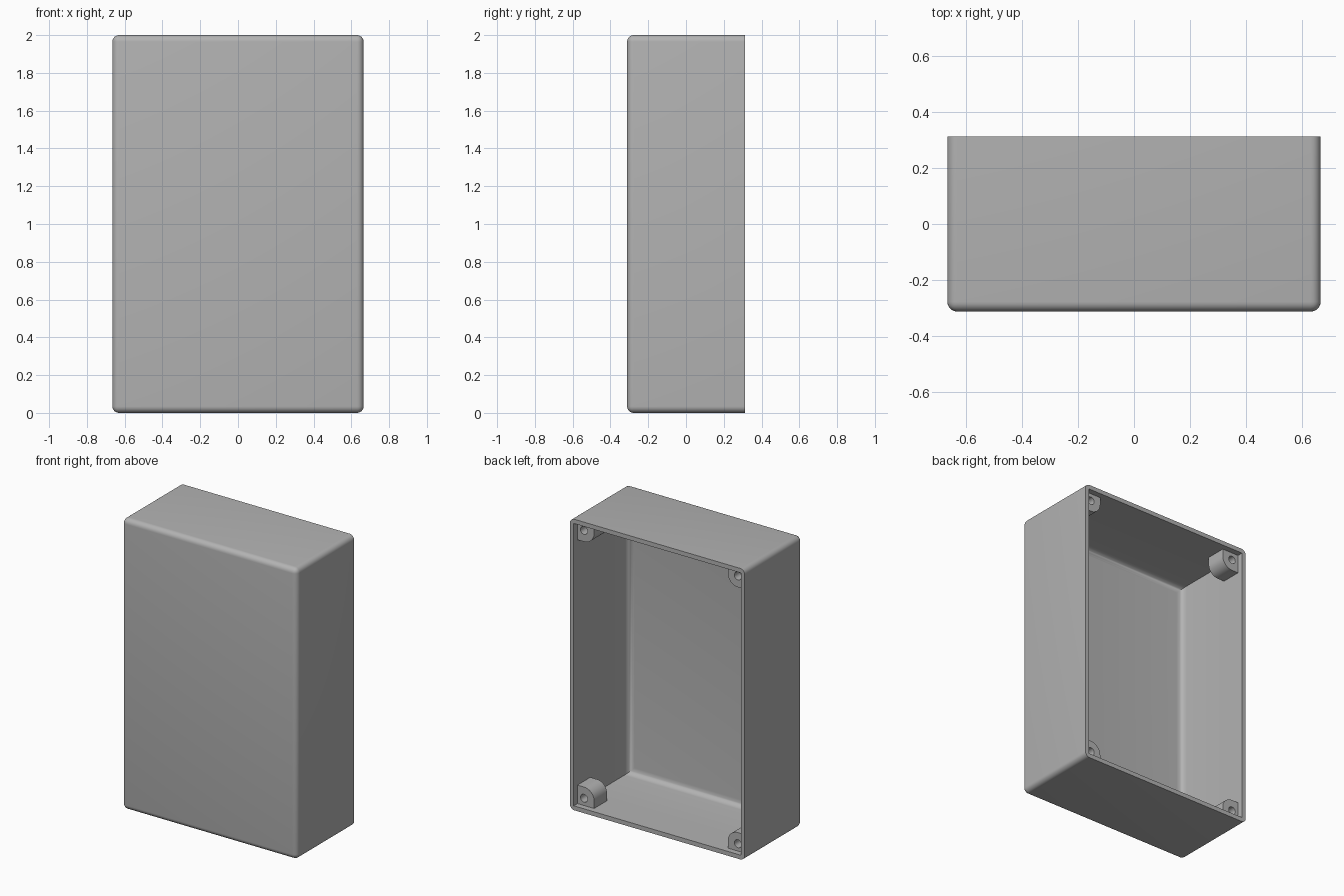
import bpy, bmesh, math

if "Cube" in bpy.data.objects:
    bpy.data.objects.remove(bpy.data.objects["Cube"])

W, D, H = 0.665, 0.312, 2.0      # half width, half depth, height
T = 0.03                         # wall thickness

grey = bpy.data.materials.new("plain grey")
grey.diffuse_color = (0.45, 0.45, 0.45, 1)
grey.use_nodes = True
grey.node_tree.nodes["Principled BSDF"].inputs["Base Color"].default_value = grey.diffuse_color


def to_object(bm, name, helper=False):
    bmesh.ops.recalc_face_normals(bm, faces=bm.faces)
    me = bpy.data.meshes.new(name)
    bm.to_mesh(me)
    bm.free()
    me.materials.append(grey)
    ob = bpy.data.objects.new(name, me)
    bpy.context.collection.objects.link(ob)
    ob.hide_render = helper
    return ob


def box(name, hx, y0, y1, z0, z1, radius, round_sides, helper=False):
    """Box with rounded front edges and, if asked, rounded depth edges."""
    bm = bmesh.new()
    bmesh.ops.create_cube(bm, size=1)
    for v in bm.verts:
        v.co = (v.co.x * 2 * hx, y1 if v.co.y > 0 else y0, z1 if v.co.z > 0 else z0)
    edges = []
    for e in bm.edges:
        ys = [v.co.y for v in e.verts]
        if max(ys) == min(ys) and abs(ys[0] - y0) < 1e-5:
            edges.append(e)
        elif abs(ys[0] - ys[1]) > 1e-5 and round_sides:
            edges.append(e)
    bmesh.ops.bevel(bm, geom=edges, offset=radius, segments=6, profile=0.5, affect='EDGES')
    return to_object(bm, name, helper)


def prism(name, pts, y0, y1, helper=False):
    """Extrude an x-z outline along y."""
    bm = bmesh.new()
    f = bm.faces.new([bm.verts.new((x, y0, z)) for x, z in pts])
    r = bmesh.ops.extrude_face_region(bm, geom=[f])
    for v in r["geom"]:
        if isinstance(v, bmesh.types.BMVert):
            v.co.y = y1
    return to_object(bm, name, helper)


def boolean(ob, other, op):
    m = ob.modifiers.new(op.lower(), 'BOOLEAN')
    m.object, m.operation, m.solver = other, op, 'EXACT'
    bpy.context.view_layer.objects.active = ob
    bpy.ops.object.modifier_apply(modifier=m.name)
    bpy.data.objects.remove(other)


# hollow shell, open at the back
shell = box("enclosure_shell", W, -D, D, 0, H, 0.035, True)
inner = box("cavity_cutter", W - T, -D + T, D + 0.1, T, H - T, 0.045, False, True)
boolean(shell, inner, 'DIFFERENCE')

# corner screw bosses with blind holes
C, R, BACK = 0.08, 0.077, D - 0.04
for sx in (-1, 1):
    for top in (False, True):
        def place(a, b):
            return (sx * (W - a), H - b if top else b)
        w = T - 0.01
        pts = [(w, w), (C + R, w)]
        pts += [(C + R * math.cos(math.radians(i * 7.5)),
                 C + R * math.sin(math.radians(i * 7.5))) for i in range(13)]
        pts += [(w, C + R)]
        boss = prism("screw_boss", [place(*p) for p in pts], BACK - 0.14, BACK)
        hole = [place(C + 0.027 * math.cos(i * math.pi / 12),
                      C + 0.027 * math.sin(i * math.pi / 12)) for i in range(24)]
        boolean(boss, prism("hole_cutter", hole, BACK - 0.11, BACK + 0.05, True), 'DIFFERENCE')
        boolean(shell, boss, 'UNION')

bpy.ops.object.select_all(action='DESELECT')
shell.select_set(True)
bpy.context.view_layer.objects.active = shell
bpy.ops.object.shade_smooth_by_angle(angle=math.radians(35))
